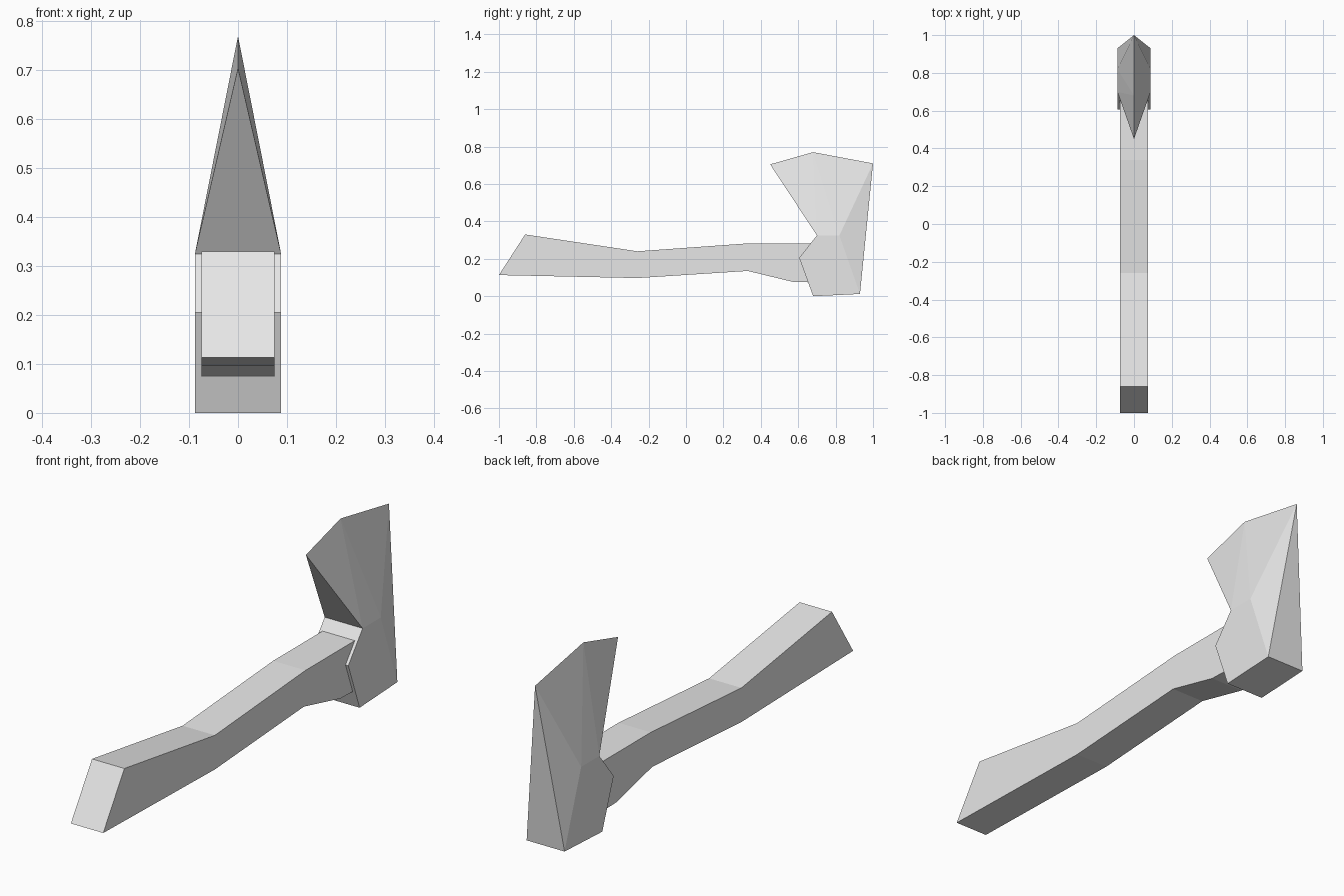
import bpy
import bmesh

cube = bpy.data.objects.get("Cube")
if cube:
    bpy.data.objects.remove(cube, do_unlink=True)

grey = bpy.data.materials.new("light_grey")
grey.use_nodes = True
grey.diffuse_color = (0.8, 0.8, 0.8, 1)
grey.node_tree.nodes["Principled BSDF"].inputs["Base Color"].default_value = (0.8, 0.8, 0.8, 1)


def finish(bm, name):
    """Turn a bmesh into a flat shaded object."""
    bmesh.ops.recalc_face_normals(bm, faces=bm.faces)
    mesh = bpy.data.meshes.new(name)
    bm.to_mesh(mesh)
    bm.free()
    mesh.materials.append(grey)
    obj = bpy.data.objects.new(name, mesh)
    bpy.context.collection.objects.link(obj)
    return obj


# Handle: rectangular sections, each with a (y, z) top and bottom point
sections = [
    ((-0.86, 0.33), (-1.0, 0.113)),
    ((-0.26, 0.24), (-0.26, 0.097)),
    ((0.34, 0.283), (0.33, 0.135)),
    ((0.57, 0.283), (0.57, 0.077)),
    ((0.80, 0.283), (0.80, 0.07)),
]
half = 0.075
bm = bmesh.new()
rings = []
for top, low in sections:
    corners = [(-half, *low), (half, *low), (half, *top), (-half, *top)]
    rings.append([bm.verts.new(c) for c in corners])
for a, b in zip(rings, rings[1:]):
    for i in range(4):
        j = (i + 1) % 4
        bm.faces.new((a[i], a[j], b[j], b[i]))
bm.faces.new(rings[0])
bm.faces.new(rings[-1])
finish(bm, "handle")

# Axe head: a flat-sided socket that tapers to a sharp edge on the centre line
half = 0.088
socket = {
    "neck_front": (0.70, 0.325),
    "front": (0.605, 0.205),
    "foot_front": (0.68, 0.0),
    "foot_back": (0.93, 0.012),
    "neck_back": (0.82, 0.325),
}
edge = {"toe": (0.45, 0.705), "crown": (0.68, 0.77), "heel": (1.0, 0.71)}
bm = bmesh.new()
mid = {k: bm.verts.new((0, *p)) for k, p in edge.items()}
sides = []
for s in (-1, 1):
    v = {k: bm.verts.new((s * half, *p)) for k, p in socket.items()}
    sides.append(v)
    v = {**v, **mid}
    bm.faces.new([v[k] for k in socket])
    for tri in (("toe", "neck_front", "crown"),
                ("neck_front", "neck_back", "crown"),
                ("neck_back", "heel", "crown"),
                ("neck_back", "foot_back", "heel")):
        bm.faces.new([v[k] for k in tri])
l, r = sides
for a, b in (("neck_front", "front"), ("front", "foot_front"), ("foot_front", "foot_back")):
    bm.faces.new((l[a], r[a], r[b], l[b]))
bm.faces.new((l["neck_front"], r["neck_front"], mid["toe"]))
bm.faces.new((l["foot_back"], r["foot_back"], mid["heel"]))
finish(bm, "axe_head")
